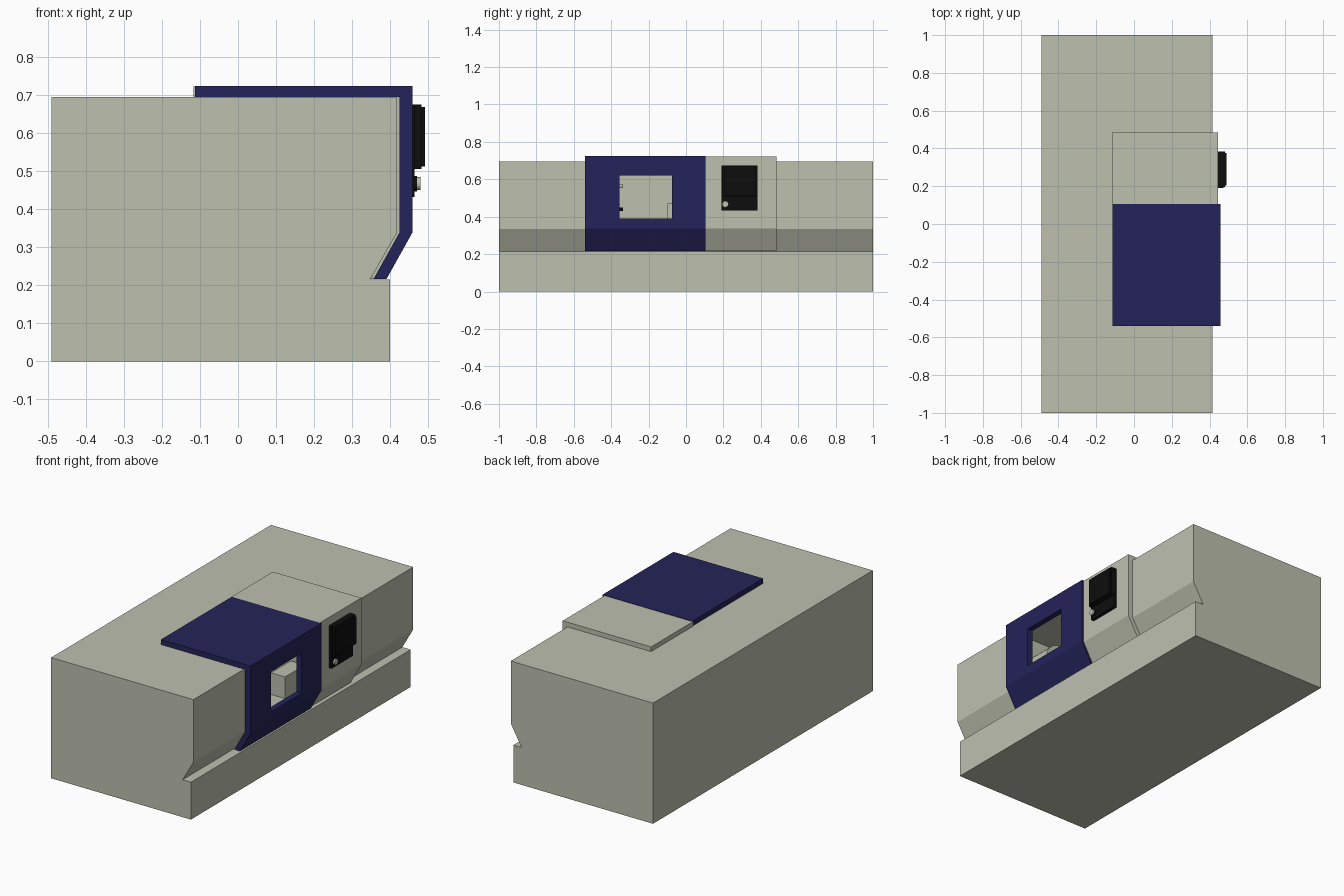
import bpy, bmesh, math

if "Cube" in bpy.data.objects:
    bpy.data.objects.remove(bpy.data.objects["Cube"])


def material(name, rgb):
    m = bpy.data.materials.new(name)
    m.diffuse_color = (*rgb, 1)
    m.use_nodes = True
    m.node_tree.nodes["Principled BSDF"].inputs["Base Color"].default_value = m.diffuse_color
    return m


BEIGE = material("beige paint", (0.51, 0.53, 0.43))
BLUE = material("dark blue paint", (0.018, 0.017, 0.10))
BLACK = material("black plastic", (0.004, 0.004, 0.004))


def finish(name, bm, mat):
    bmesh.ops.recalc_face_normals(bm, faces=bm.faces)
    me = bpy.data.meshes.new(name)
    bm.to_mesh(me)
    bm.free()
    me.materials.append(mat)
    ob = bpy.data.objects.new(name, me)
    bpy.context.collection.objects.link(ob)
    return ob


def extrude_y(name, profile, y0, y1, mat):
    """Extrude an (x, z) outline from y0 to y1."""
    bm = bmesh.new()
    face = bm.faces.new([bm.verts.new((x, y0, z)) for x, z in profile])
    ext = bmesh.ops.extrude_face_region(bm, geom=[face])
    verts = [v for v in ext["geom"] if isinstance(v, bmesh.types.BMVert)]
    bmesh.ops.translate(bm, verts=verts, vec=(0, y1 - y0, 0))
    return finish(name, bm, mat)


def box(name, x, y, z, mat):
    return extrude_y(name, [(x[0], z[0]), (x[1], z[0]), (x[1], z[1]), (x[0], z[1])],
                     y[0], y[1], mat)


def cylinder(name, centre, radius, depth, rot, mat):
    bpy.ops.mesh.primitive_cylinder_add(vertices=32, radius=radius, depth=depth,
                                        location=centre, rotation=rot)
    ob = bpy.context.object
    ob.name = name
    ob.data.materials.append(mat)
    bpy.ops.object.shade_smooth_by_angle()
    return ob


def cut(target, cutter):
    cutter.hide_render = True
    cutter.hide_viewport = True
    mod = target.modifiers.new("cut", "BOOLEAN")
    mod.operation = "DIFFERENCE"
    mod.solver = "EXACT"
    mod.object = cutter


def shell(back, out, inner, top):
    """Bent cover outline: roof plate, front plate and sloped skirt."""
    return [(back, 0.695), (inner, 0.695), (inner, 0.338), (inner - 0.068, 0.216),
            (out - 0.068, 0.216), (out, 0.338), (out, top), (back, top)]


# Main housing with the work chamber hollowed out behind the covers
body = extrude_y("machine_housing",
                 [(-0.49, 0), (0.40, 0), (0.40, 0.215), (0.347, 0.215),
                  (0.416, 0.335), (0.416, 0.695), (-0.49, 0.695)], -1, 1, BEIGE)
cut(body, box("chamber_cutter", (0.0, 0.6), (-0.5, 0.1), (0.345, 0.67), BEIGE))

# Sliding door with window, and fixed cover beside it
door = extrude_y("sliding_door", shell(-0.113, 0.458, 0.424, 0.724), -0.54, 0.105, BLUE)
cut(door, box("window_cutter", (0.3, 0.6), (-0.355, -0.075), (0.39, 0.62), BLUE))
extrude_y("fixed_cover", shell(-0.117, 0.446, 0.416, 0.722), 0.105, 0.485, BEIGE)

# Control panel: plate, raised screen box, bezel and knob
box("control_plate", (0.446, 0.464), (0.19, 0.383), (0.432, 0.675), BLACK)
box("control_screen_box", (0.464, 0.482), (0.195, 0.383), (0.505, 0.675), BLACK)
box("control_screen", (0.482, 0.491), (0.205, 0.375), (0.512, 0.668), BLACK)
cylinder("knob_collar", (0.467, 0.21, 0.467), 0.02, 0.008, (0, math.pi / 2, 0), BLACK)
cylinder("control_knob", (0.474, 0.21, 0.467), 0.017, 0.012, (0, math.pi / 2, 0), BEIGE)

# Chamber fittings: spindle chuck, tool, tailstock
AXIS_Y = (math.pi / 2, 0, 0)
cylinder("chuck", (0.22, -0.43, 0.5), 0.10, 0.14, AXIS_Y, BEIGE)
cylinder("chuck_pin", (0.22, -0.35, 0.565), 0.01, 0.024, AXIS_Y, BEIGE)
box("chuck_tool", (0.2, 0.24), (-0.38, -0.338), (0.43, 0.45), BLACK)
box("tailstock_block", (0.28, 0.37), (-0.1, 0.08), (0.345, 0.47), BEIGE)
cylinder("tailstock_post", (0.21, -0.02, 0.44), 0.045, 0.19, (0, 0, 0), BEIGE)
